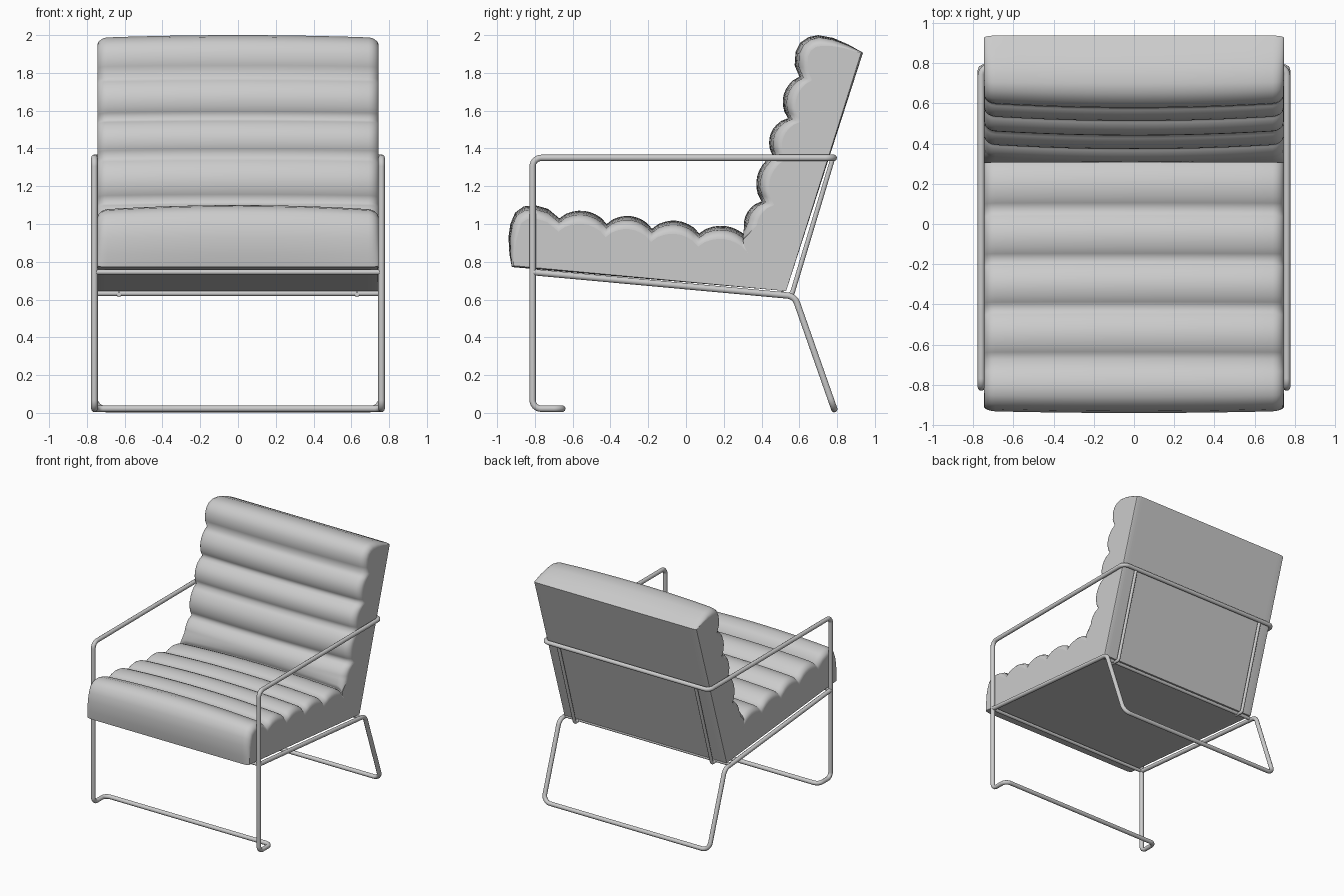
import bpy, bmesh, math
from mathutils import Vector
from mathutils.geometry import intersect_point_line

cube = bpy.data.objects.get("Cube")
if cube:
    bpy.data.objects.remove(cube)


def make_material(name, colour):
    m = bpy.data.materials.new(name)
    m.use_nodes = True
    m.diffuse_color = colour
    m.node_tree.nodes["Principled BSDF"].inputs["Base Color"].default_value = colour
    return m


GREY = make_material("light grey", (0.6, 0.6, 0.6, 1))


# ---- Channelled cushion: side profile lofted across the width ----
def scallops(grooves, depth, steps=8):
    """Padded rolls bulging to the left of the travel direction."""
    pts = []
    for a, b in zip(grooves, grooves[1:]):
        a, b = Vector(a), Vector(b)
        n = Vector((a.y - b.y, b.x - a.x)).normalized()
        for k in range(1, steps + 1):
            t = k / steps
            bulge = max(0, math.sin(math.pi * t)) ** 0.7
            pts.append(a.lerp(b, t) + n * depth * bulge)
    return pts


nose = [(-.922, .772), (-.935, .84), (-.94, .93), (-.93, 1.0), (-.905, 1.06),
        (-.86, 1.093), (-.8, 1.1), (-.73, 1.08), (-.67, 1.03)]
seat_grooves = [(-.67, 1.03), (-.42, 1.0), (-.18, .975), (.07, .95), (.33, .92)]
back_grooves = [(.33, .92), (.4, 1.12), (.46, 1.36), (.54, 1.56), (.6, 1.78)]
headroll = [(.575, 1.84), (.58, 1.91), (.605, 1.96), (.65, 1.99), (.7, 2.0),
            (.78, 1.985), (.86, 1.95), (.937, 1.907)]
profile = [Vector(p) for p in nose] + scallops(seat_grooves, .055)
profile += scallops(back_grooves, .055) + [Vector(p) for p in headroll]
heel = Vector((.53, .645))
spine = [Vector(p) for p in ((-.8, .88), (.45, .78), (.75, 1.85))]


def inward(p):
    """Direction from a profile point to the padding's core."""
    best = None
    for a, b in zip(spine, spine[1:]):
        t = intersect_point_line(p, a, b)[1]
        q = a.lerp(b, min(1, max(0, t)))
        if best is None or (q - p).length < (best - p).length:
            best = q
    return (best - p).normalized()


def build_cushion():
    half, edge, crown = .745, .055, .025
    stations = [(half - edge) * k / 6 for k in range(7)]
    stations += [half - edge + edge * math.sin(math.radians(a)) for a in (20, 40, 60, 75, 90)]
    stations = [-x for x in reversed(stations[1:])] + stations
    dirs = [inward(p) for p in profile]
    last = len(profile) - 1
    bm = bmesh.new()
    rings = []
    for x in stations:
        s = max(0, (abs(x) - half + edge) / edge)
        swell = crown * (x / half) ** 2
        corner = .045 * (1 - math.sqrt(max(0, 1 - s * s)))
        ring = []
        for i, (p, d) in enumerate(zip(profile, dirs)):
            ends = min(i, last - i)      # borders of the padding stay straighter
            q = p + d * (swell * min(1, ends / 5) + corner * min(1, .25 + .25 * ends))
            ring.append(bm.verts.new((x, q.x, q.y)))
        ring.append(bm.verts.new((x, heel.x, heel.y)))
        rings.append(ring)
    n = len(rings[0])
    for a, b in zip(rings, rings[1:]):
        for i in range(n):
            j = (i + 1) % n
            f = bm.faces.new((a[i], a[j], b[j], b[i]))
            f.smooth = i < last          # padded side smooth, underside and rear flat
    bm.faces.new(rings[0])
    bm.faces.new(rings[-1])
    bmesh.ops.recalc_face_normals(bm, faces=bm.faces)
    mesh = bpy.data.meshes.new("cushion")
    bm.to_mesh(mesh)
    bm.free()
    mesh.materials.append(GREY)
    bpy.context.collection.objects.link(bpy.data.objects.new("cushion", mesh))


# ---- Bent tube frame ----
def fillet(points, radius, closed):
    """Replace each corner of the path with a circular bend."""
    pts = [Vector(p) for p in points]
    out = []
    for i, p in enumerate(pts):
        if not closed and i in (0, len(pts) - 1):
            out.append(p)
            continue
        u = (pts[i - 1] - p).normalized()
        v = (pts[(i + 1) % len(pts)] - p).normalized()
        half = u.angle(v) / 2
        cut = radius / math.tan(half)
        centre = p + (u + v).normalized() * radius / math.sin(half)
        start, end = p + u * cut - centre, p + v * cut - centre
        for k in range(7):
            arm = start.lerp(end, k / 6).normalized()
            out.append(centre + arm * radius)
    return out


def tube(name, points, radius=.05, closed=False, thick=.0175):
    curve = bpy.data.curves.new(name, 'CURVE')
    curve.dimensions = '3D'
    curve.bevel_depth = thick
    curve.bevel_resolution = 3
    curve.use_fill_caps = True
    path = fillet(points, radius, closed)
    spline = curve.splines.new('POLY')
    spline.points.add(len(path) - 1)
    for sp, p in zip(spline.points, path):
        sp.co = (*p, 1)
    spline.use_cyclic_u = closed
    spline.use_smooth = True
    curve.materials.append(GREY)
    bpy.context.collection.objects.link(bpy.data.objects.new(name, curve))


def both_sides(path, x):
    """Left half path (y, z), continued across and back along the right."""
    return [(x, y, z) for y, z in path] + [(-x, y, z) for y, z in reversed(path)]


W = .76
build_cushion()
tube("arm_and_front_leg_loop",
     both_sides([(.782, 1.35), (-.812, 1.35), (-.812, .022), (-.655, .022)], W), .045, True)
tube("seat_rail_and_rear_leg",
     both_sides([(-.812, .745), (.575, .618), (.785, .02)], W), .06)
tube("front_crossbar", [(-W, -.812, .745), (W, -.812, .745)], thick=.014)
tube("rear_crossbar", [(-W, .51, .632), (W, .51, .632)], thick=.014)
for side, x in (("left", .63), ("right", -.63)):
    tube(side + "_back_rod",
         [(x, .778, 1.35), (x, .56, .625), (x, .49, .627)], .02, thick=.013)
